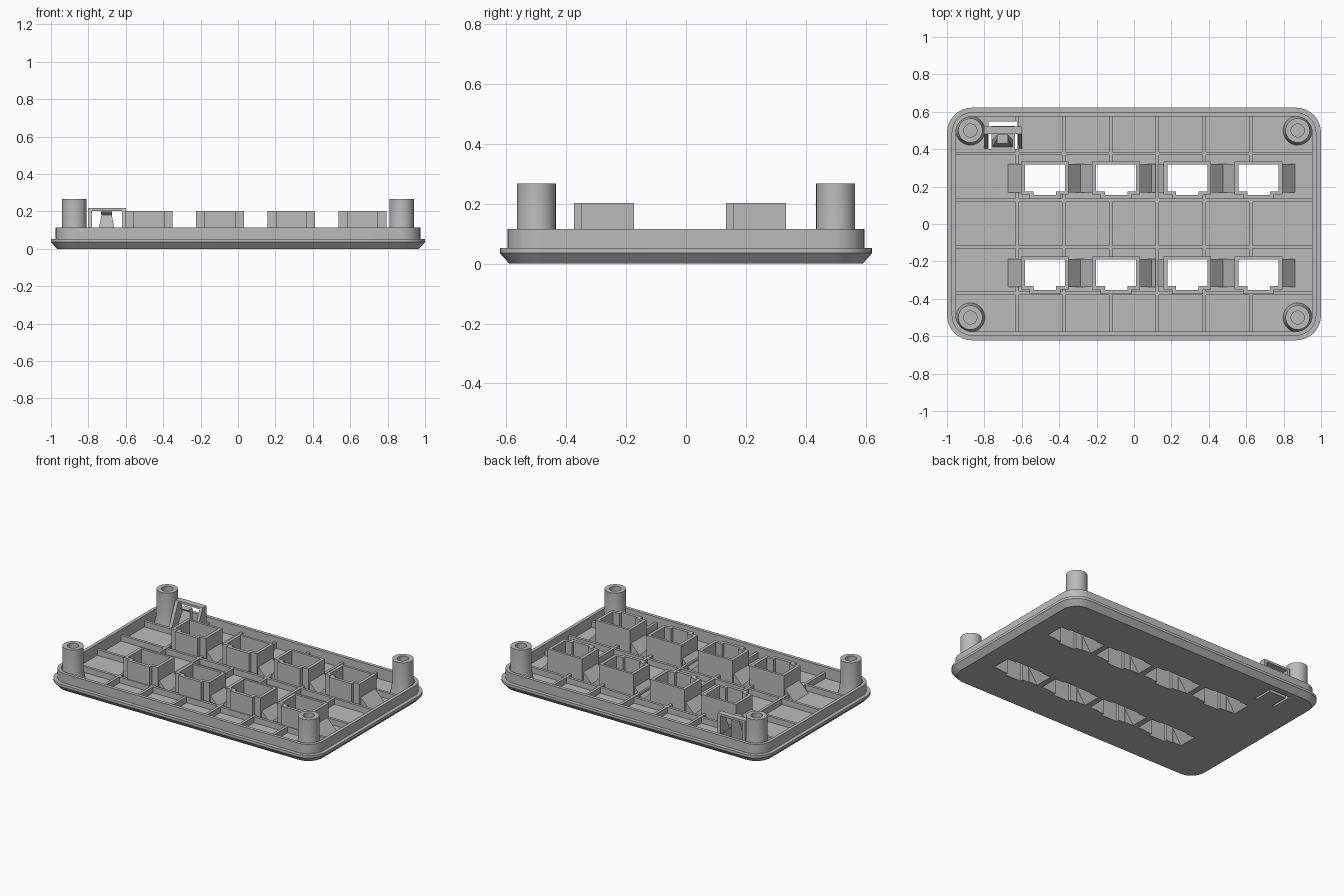
import bpy, bmesh, math

cube = bpy.data.objects.get("Cube")
if cube:
    bpy.data.objects.remove(cube, do_unlink=True)

grey = bpy.data.materials.new("plain_grey")
grey.use_nodes = True
COLOR = (0.5, 0.5, 0.5, 1)
grey.diffuse_color = COLOR
grey.node_tree.nodes["Principled BSDF"].inputs["Base Color"].default_value = COLOR


def prism(bm, pts, axis, a, b):
    """Extrude a 2D polygon along an axis from a to b."""
    place = {"x": lambda u, v, t: (t, u, v),
             "y": lambda u, v, t: (u, t, v),
             "z": lambda u, v, t: (u, v, t)}[axis]
    stack(bm, [[place(u, v, t) for u, v in pts] for t in (a, b)])


def box(bm, x0, x1, y0, y1, z0, z1):
    prism(bm, [(x0, y0), (x1, y0), (x1, y1), (x0, y1)], "z", z0, z1)


def stack(bm, loops):
    """Bridge equal-length loops and cap both ends."""
    rings = [[bm.verts.new(p) for p in loop] for loop in loops]
    n = len(rings[0])
    for r, s in zip(rings, rings[1:]):
        for i in range(n):
            j = (i + 1) % n
            bm.faces.new((r[i], r[j], s[j], s[i]))
    bm.faces.new(rings[0][::-1])
    bm.faces.new(rings[-1])


def finish(name, bm):
    bmesh.ops.recalc_face_normals(bm, faces=bm.faces)
    mesh = bpy.data.meshes.new(name)
    bm.to_mesh(mesh)
    bm.free()
    mesh.materials.append(grey)
    obj = bpy.data.objects.new(name, mesh)
    bpy.context.scene.collection.objects.link(obj)
    return obj


def cut(obj, cutter):
    mod = obj.modifiers.new("openings", "BOOLEAN")
    mod.operation = "DIFFERENCE"
    mod.solver = "EXACT"
    mod.use_self = True
    mod.object = cutter
    dg = bpy.context.evaluated_depsgraph_get()
    mesh = bpy.data.meshes.new_from_object(obj.evaluated_get(dg))
    obj.modifiers.clear()
    obj.data = mesh


def smooth(obj):
    bpy.ops.object.select_all(action="DESELECT")
    obj.select_set(True)
    bpy.context.view_layer.objects.active = obj
    bpy.ops.object.shade_smooth_by_angle(angle=math.radians(30))


def rounded(inset, z, steps=8):
    hx, hy, r = 1 - inset, 0.622 - inset, 0.135 - inset
    pts = []
    for k, (sx, sy) in enumerate([(1, 1), (-1, 1), (-1, -1), (1, -1)]):
        for i in range(steps + 1):
            a = math.pi / 2 * (k + i / steps)
            pts.append((sx * (hx - r) + r * math.cos(a),
                        sy * (hy - r) + r * math.sin(a), z))
    return pts


FLOOR, RIM, RIB = 0.04, 0.115, 0.08
JACKS = [(-0.477 + 0.381 * i, y) for y in (-0.274, 0.233) for i in range(4)]


def tee(cx, cy, half, back, front, notch, tip):
    """Socket outline: a rectangle with a wider tab at the front."""
    pts = [(-half, back), (-half, front), (-notch, front), (-notch, tip),
           (notch, tip), (notch, front), (half, front), (half, back)]
    return [(cx + u, cy + v) for u, v in pts]


# Cutter: tapered recesses, socket openings and latch slot
bm = bmesh.new()
for cx, cy in JACKS:
    prism(bm, [(cx - 0.185, -0.02), (cx + 0.185, -0.02),
               (cx + 0.106, 0.092), (cx - 0.106, 0.092)],
          "y", cy - 0.052, cy + 0.076)
    prism(bm, tee(cx, cy, 0.107, 0.085, -0.058, 0.06, -0.079), "z", -0.05, 0.3)
box(bm, -0.777, -0.622, 0.525, 0.548, -0.05, 0.1)
for x in (-0.777, -0.637):
    box(bm, x, x + 0.015, 0.40, 0.53, -0.05, 0.1)
cutter = finish("opening_cutter", bm)
cutter.hide_render = True

# Tray with chamfered base, flange step and raised rim
bm = bmesh.new()
stack(bm, [rounded(i, z) for i, z in
           [(0.032, 0), (0, 0.035), (0, 0.052), (0.025, 0.052),
            (0.025, RIM), (0.047, RIM), (0.047, FLOOR)]])
tray = finish("tray", bm)
cut(tray, cutter)
smooth(tray)

# Stiffening ribs on the floor
bm = bmesh.new()
for i in range(6):
    x = -0.625 + 0.25 * i
    box(bm, x - 0.009, x + 0.009, -0.58, 0.58, FLOOR - 0.01, RIB)
for y in (-0.37, -0.123, 0.127, 0.377):
    box(bm, -0.957, 0.957, y - 0.009, y + 0.009, FLOOR - 0.01, RIB - 0.001)
ribs = finish("floor_ribs", bm)
cut(ribs, cutter)

# Socket housings with sloped shoulders
for n, (cx, cy) in enumerate(JACKS):
    bm = bmesh.new()
    prism(bm, tee(cx, cy, 0.128, 0.101, -0.076, 0.083, -0.1), "z", FLOOR - 0.01, 0.203)
    prism(bm, [(cx - 0.205, FLOOR - 0.01), (cx + 0.205, FLOOR - 0.01),
               (cx + 0.124, RIM), (cx - 0.124, RIM)], "y", cy - 0.064, cy + 0.088)
    housing = finish(f"socket_housing_{n + 1}", bm)
    cut(housing, cutter)

bpy.data.objects.remove(cutter, do_unlink=True)


# Hollow corner posts with conical feet
def circle(cx, cy, r, z, n=32):
    return [(cx + r * math.cos(math.tau * i / n),
             cy + r * math.sin(math.tau * i / n), z) for i in range(n)]


for side, x in (("left", 0.875), ("right", -0.875)):
    for end, y in (("front", -0.5), ("back", 0.5)):
        bm = bmesh.new()
        stack(bm, [circle(x, y, r, z) for r, z in
                   [(0.079, FLOOR - 0.005), (0.065, 0.11), (0.065, 0.267),
                    (0.035, 0.267), (0.035, 0.07)]])
        smooth(finish(f"{end}_{side}_post", bm))

# Latch frame: two braced legs and a crossbar
bm = bmesh.new()
for x0, x1 in ((-0.803, -0.78), (-0.62, -0.6)):
    prism(bm, [(0.4, FLOOR - 0.01), (0.522, FLOOR - 0.01),
               (0.522, 0.218), (0.482, 0.218)], "x", x0, x1)
box(bm, -0.79, -0.61, 0.482, 0.522, 0.203, 0.218)
finish("latch_frame", bm)

# Latch tongue: tapered spring arm with a hooked tip
bm = bmesh.new()
stack(bm, [[(-0.7025 - w, y0, z), (-0.7025 + w, y0, z),
            (-0.7025 + w, y1, z), (-0.7025 - w, y1, z)]
           for w, y0, y1, z in [(0.055, 0.41, 0.45, FLOOR - 0.01),
                                (0.028, 0.455, 0.478, 0.18),
                                (0.03, 0.43, 0.478, 0.2)]])
finish("latch_tongue", bm)
